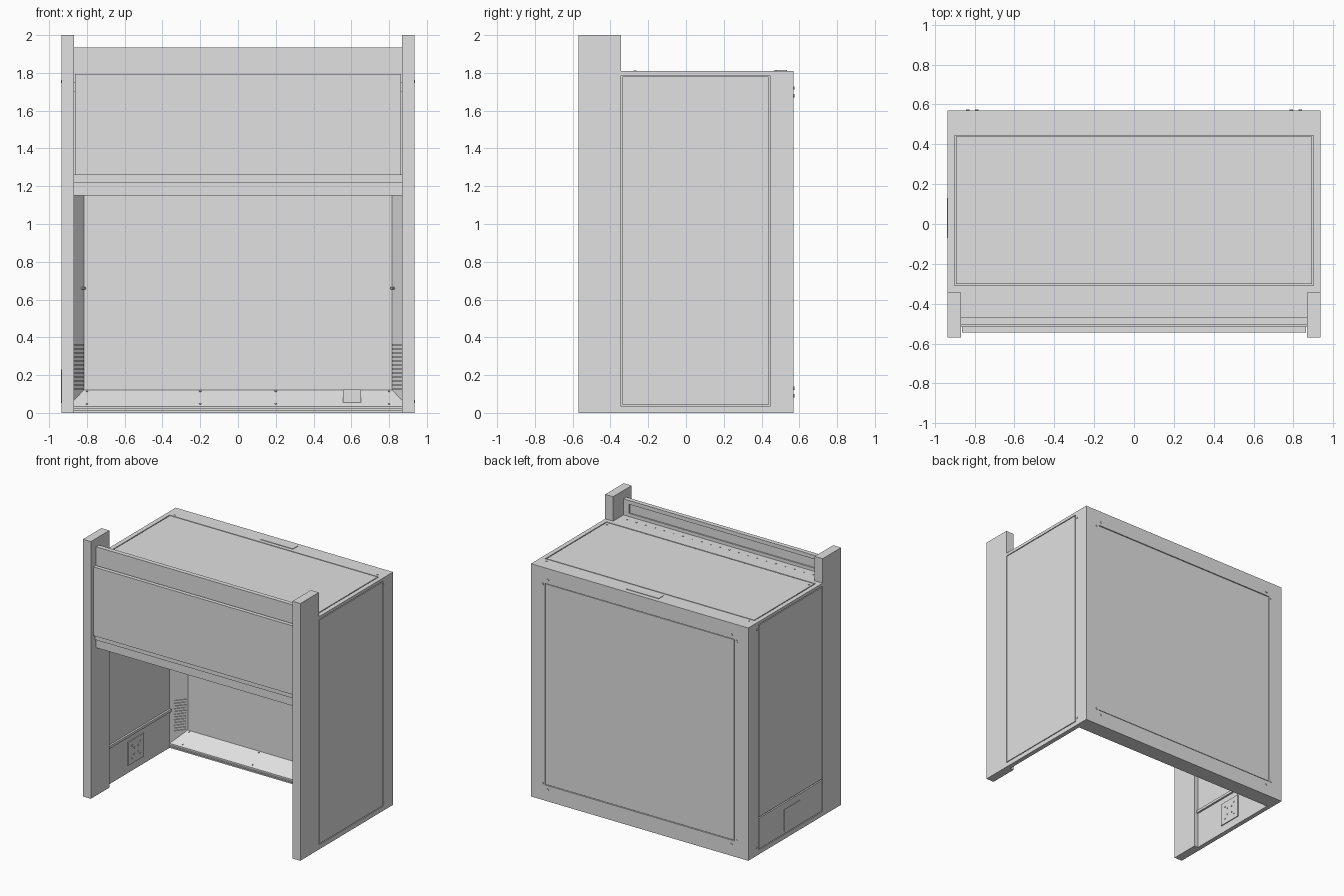
import bpy, bmesh, math
from mathutils import Matrix, Vector

if "Cube" in bpy.data.objects:
    bpy.data.objects.remove(bpy.data.objects["Cube"])

grey = bpy.data.materials.new("light_grey_metal")
grey.diffuse_color = (0.75, 0.75, 0.75, 1)
grey.use_nodes = True
grey.node_tree.nodes["Principled BSDF"].inputs["Base Color"].default_value = grey.diffuse_color


def finish(name, bm):
    bmesh.ops.recalc_face_normals(bm, faces=bm.faces)
    me = bpy.data.meshes.new(name)
    bm.to_mesh(me)
    bm.free()
    me.materials.append(grey)
    ob = bpy.data.objects.new(name, me)
    bpy.context.collection.objects.link(ob)
    return ob


def add_box(bm, x, y, z):
    size = Vector((x[1] - x[0], y[1] - y[0], z[1] - z[0]))
    mid = Vector((x[0] + x[1], y[0] + y[1], z[0] + z[1])) / 2
    bmesh.ops.create_cube(bm, size=1, matrix=Matrix.Translation(mid) @ Matrix.Diagonal((*size, 1)))


def boxes(name, *dims):
    bm = bmesh.new()
    for d in dims:
        add_box(bm, *d)
    return finish(name, bm)


def screws(name, points, axis, r=0.009, depth=0.008):
    rot = Vector((0, 0, 1)).rotation_difference(Vector(axis)).to_matrix().to_4x4()
    bm = bmesh.new()
    for p in points:
        bmesh.ops.create_cone(bm, cap_ends=True, segments=10, radius1=r, radius2=r,
                              depth=depth, matrix=Matrix.Translation(p) @ rot)
    return finish(name, bm)


def span(s, a, b):
    return (min(s * a, s * b), max(s * a, s * b))


# Back frame: rectangular rings lofted round, with a chamfered inner opening
bm = bmesh.new()
rings = []
for y, x, z0, z1 in ((0.57, 0.935, 0, 1.81), (0.57, 0.815, 0.122, 1.69), (0.55, 0.815, 0.122, 1.69),
                     (0.445, 0.90, 0.035, 1.775), (0.445, 0.935, 0, 1.81)):
    rings.append([bm.verts.new(p) for p in ((-x, y, z0), (x, y, z0), (x, y, z1), (-x, y, z1))])
for i in range(len(rings)):
    a, b = rings[i], rings[(i + 1) % len(rings)]
    for k in range(4):
        n = (k + 1) % 4
        bm.faces.new((a[k], a[n], b[n], b[k]))
finish("back_frame", bm)
boxes("back_panel", ((-0.81, 0.81), (0.55, 0.568), (0.127, 1.685)),
      ((-0.816, 0.816), (0.548, 0.556), (0.121, 1.691)))
screws("back_screws", [(sx * x, 0.57, z) for sx in (-1, 1)
                       for x, z in ((0.79, 0.09), (0.835, 0.13), (0.79, 1.72), (0.835, 1.68))], (0, 1, 0))

for s, side in ((-1, "left"), (1, "right")):
    # Front posts
    boxes(side + "_post", (span(s, 0.867, 0.935), (-0.57, -0.343), (0, 2)))
    # Side wall: inner sheet, edge rails and outer panels separated by narrow gaps
    out = span(s, 0.922, 0.935)
    boxes(side + "_wall", (span(s, 0.90, 0.923), (-0.345, 0.445), (0, 1.81)),
          (out, (-0.343, 0.445), (0, 0.035)), (out, (-0.343, 0.445), (1.787, 1.81)))
    panel_y = (-0.337, 0.438)
    if s > 0:
        boxes("right_outer_panel", (out, panel_y, (0.041, 1.781)))
    else:
        boxes("left_outer_panel", (out, panel_y, (0.29, 1.781)), (out, panel_y, (0.041, 0.28)))
        # Service strip on the left wall with a plate on both faces
        boxes("service_rail", ((-0.905, -0.885), (-0.343, 0.445), (0.285, 0.305)))
        boxes("service_plates", ((-0.905, -0.893), (-0.07, 0.12), (0.06, 0.24)),
              ((-0.938, -0.93), (-0.07, 0.13), (0.06, 0.23)))
        screws("service_plate_fittings", [(-0.892, 0.025 + d * e, 0.15 + d)
                                          for d in (-0.05, -0.025, 0.025, 0.05) for e in (-1, 1)],
               (1, 0, 0), 0.006)
    screws(side + "_wall_screws", [(s * 0.935, 0.46, z) for z in (0.06, 1.755)], (1, 0, 0), 0.009, 0.004)
    # Vent slats on the chamfered corner
    d = Vector((-s * 0.085, 0.105, 0)).normalized()
    n = Vector((-s * d.y, -abs(d.x), 0))
    mid = Vector((s * 0.852, 0.504, 0))
    bm = bmesh.new()
    for i in range(12):
        c = mid + Vector((0, 0, 0.125 + i * 0.0213))
        m = Matrix((d, n, (0, 0, 1))).transposed().to_4x4()
        m.translation = c
        bmesh.ops.create_cube(bm, size=1, matrix=m @ Matrix.Diagonal((0.09, 0.012, 0.010, 1)))
    finish(side + "_vent_slats", bm)
    screws(side + "_corner_knob", [mid + Vector((-s * 0.03, 0.03, 0.66))], n, 0.007, 0.03)

# Roof: base sheet, main panel, front strip with a row of fixings
boxes("roof_base", ((-0.90, 0.90), (-0.345, 0.445), (1.775, 1.80)),
      ((-0.867, 0.867), (-0.47, -0.34), (1.775, 1.80)))
boxes("roof_panel", ((-0.893, 0.893), (-0.30, 0.438), (1.798, 1.81)))
boxes("roof_front_strip", ((-0.867, 0.867), (-0.47, -0.308), (1.798, 1.81)),
      ((-0.90, 0.90), (-0.343, -0.308), (1.798, 1.81)))
boxes("roof_slot_cover", ((-0.14, 0.14), (0.475, 0.535), (1.805, 1.814)))
screws("roof_fixings", [(-0.8 + i * 0.08, -0.42, 1.81) for i in range(21)], (0, 0, 1), 0.006, 0.006)
screws("roof_screws", [(sx * 0.87, y, 1.81) for sx in (-1, 1) for y in (-0.27, 0.47)], (0, 0, 1), 0.008, 0.006)

# Sash: header and sheet behind, cover panel and rails in front
boxes("sash_sheet", ((-0.867, 0.867), (-0.505, -0.48), (1.15, 1.935)))
boxes("header_back_rim", ((-0.867, 0.867), (-0.482, -0.47), (1.905, 1.935)),
      ((-0.867, 0.867), (-0.482, -0.47), (1.77, 1.835)),
      ((-0.867, -0.82), (-0.482, -0.47), (1.83, 1.91)),
      ((0.82, 0.867), (-0.482, -0.47), (1.83, 1.91)))
boxes("cover_panel", ((-0.863, 0.863), (-0.545, -0.515), (1.26, 1.795)))
boxes("sash_rails", ((-0.867, 0.867), (-0.518, -0.50), (1.217, 1.262)),
      ((-0.867, 0.867), (-0.518, -0.50), (1.70, 1.75)),
      ((-0.867, 0.867), (-0.50, -0.47), (1.15, 1.215)))

# Sill details: outlet box and small fixings on the sloped ledge
boxes("outlet_box", ((0.555, 0.65), (0.468, 0.552), (0.055, 0.124)))
slope = Vector((0, -0.64, 0.77))
screws("sill_fixings", [(x, 0.445 + 0.105 * t, 0.035 + 0.087 * t) for t in (0.15, 0.92)
                        for x in (-0.8, -0.2, 0.2, 0.8)], slope, 0.006, 0.01)
boxes("sill_lip", ((-0.90, 0.90), (0.437, 0.447), (0.012, 0.022)))
